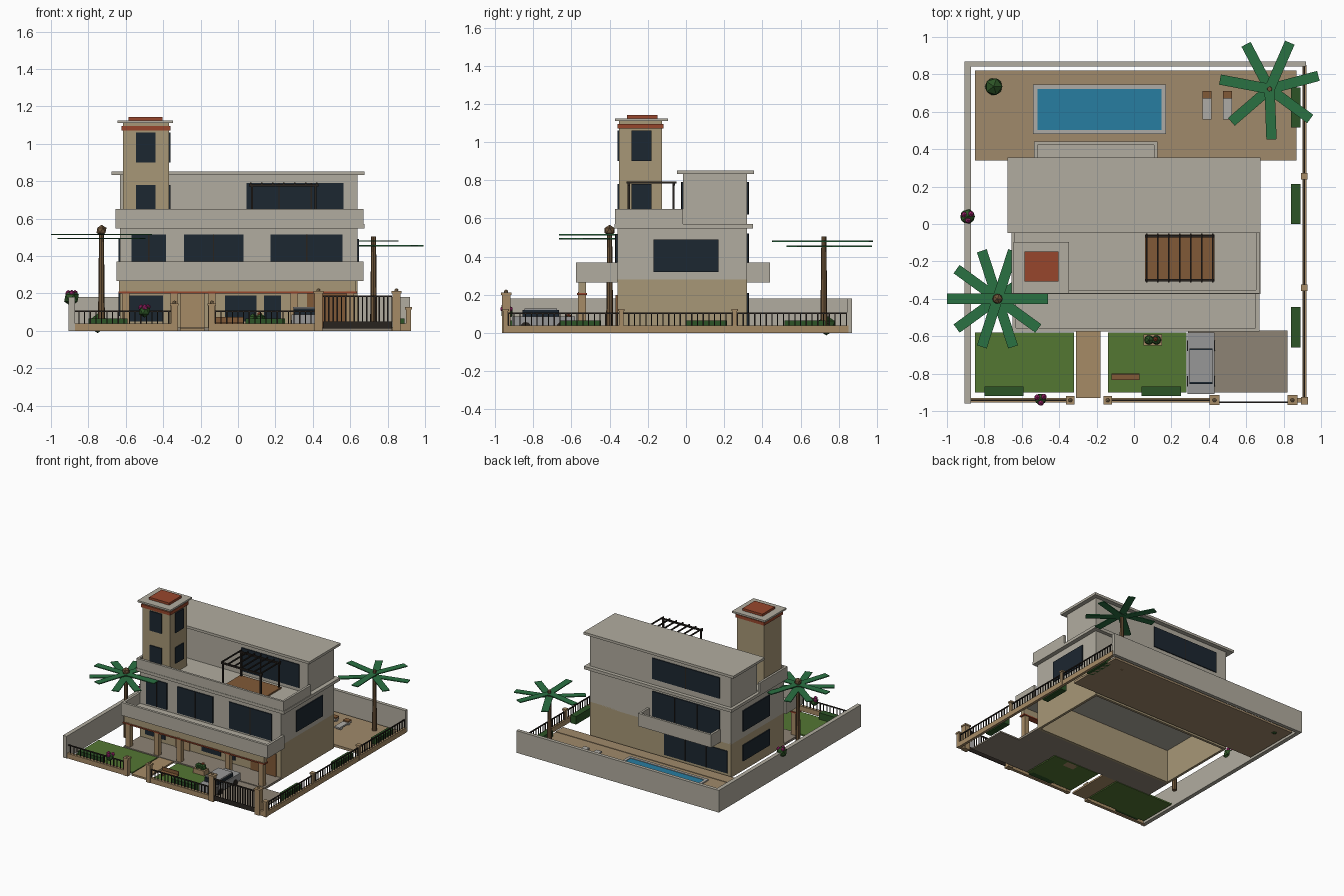
import bpy, bmesh, math
from mathutils import Matrix, Vector

if "Cube" in bpy.data.objects:
    bpy.data.objects.remove(bpy.data.objects["Cube"])

PALETTE = {
    "render": (176, 171, 158), "tan": (166, 150, 118), "stone": (165, 138, 102),
    "brick": (150, 72, 48), "glass": (34, 43, 52), "dark": (45, 40, 36),
    "wood": (128, 90, 58), "deck": (158, 136, 106), "drive": (140, 130, 116),
    "lawn": (84, 118, 54), "hedge": (48, 84, 42), "frond": (46, 112, 68),
    "trunk": (110, 86, 60), "water": (44, 124, 160), "pale": (172, 170, 165),
    "pink": (160, 40, 110), "car": (150, 150, 150),
}
MATS = {}
for key, rgb in PALETTE.items():
    m = bpy.data.materials.new(key)
    m.diffuse_color = [(c / 255) ** 2.2 for c in rgb] + [1]
    m.use_nodes = True
    m.node_tree.nodes["Principled BSDF"].inputs["Base Color"].default_value = m.diffuse_color
    MATS[key] = m


def make(name, bm, mat):
    me = bpy.data.meshes.new(name)
    bm.to_mesh(me)
    bm.free()
    me.materials.append(MATS[mat])
    ob = bpy.data.objects.new(name, me)
    bpy.context.collection.objects.link(ob)
    return ob


def add_box(bm, x0, x1, y0, y1, z0, z1):
    mat = Matrix.Translation(((x0 + x1) / 2, (y0 + y1) / 2, (z0 + z1) / 2))
    bmesh.ops.create_cube(bm, size=1, matrix=mat @ Matrix.Diagonal((x1 - x0, y1 - y0, z1 - z0, 1)))


def boxes(name, mat, *dims):
    bm = bmesh.new()
    for d in dims:
        add_box(bm, *d)
    return make(name, bm, mat)


def cylinder(name, mat, p0, p1, r0, r1, seg=8):
    bm = bmesh.new()
    a, b = Vector(p0), Vector(p1)
    rot = (b - a).to_track_quat('Z', 'Y').to_matrix().to_4x4()
    bmesh.ops.create_cone(bm, cap_ends=True, segments=seg, radius1=r0, radius2=r1,
                          depth=(b - a).length, matrix=Matrix.Translation((a + b) / 2) @ rot)
    return make(name, bm, mat)


def ball(name, mat, c, r, sub=1):
    bm = bmesh.new()
    bmesh.ops.create_icosphere(bm, subdivisions=sub, radius=r, matrix=Matrix.Translation(c))
    return make(name, bm, mat)


def walls(x0, x1, y0, y1, z0, z1, t, sides):
    d = {"f": (x0, x1, y0, y0 + t, z0, z1), "b": (x0, x1, y1 - t, y1, z0, z1),
         "l": (x0, x0 + t, y0, y1, z0, z1), "r": (x1 - t, x1, y0, y1, z0, z1)}
    return [d[s] for s in sides]


def window_x(name, x0, x1, y, z0, z1, panes=1):
    # window in a wall facing front or back
    boxes(name, "glass", (x0, x1, y - .006, y + .006, z0, z1))
    if panes > 1:
        w = (x1 - x0) / panes
        boxes(name + "_mullions", "dark", *[(x0 + w * i - .003, x0 + w * i + .003, y - .009, y + .009, z0, z1)
                                            for i in range(1, panes)])


def window_y(name, x, y0, y1, z0, z1):
    boxes(name, "glass", (x - .006, x + .006, y0, y1, z0, z1))


# plot surfaces
boxes("lawn", "lawn", (-.85, -.32, -.9, -.58, 0, .012), (-.14, .28, -.9, -.58, 0, .012))
boxes("entrance_path", "stone", (-.31, -.18, -.93, -.57, 0, .014))
boxes("driveway", "drive", (.29, .82, -.9, -.57, 0, .012))
boxes("porch_floor", "drive", (-.63, .64, -.575, -.35, 0, .018))
boxes("pool_deck", "deck", (-.85, .87, .34, .82, 0, .016))
boxes("deck_step", "deck", (-.85, .87, .34, .435, .016, .02))

# pool
boxes("pool_coping", "pale", *walls(-.54, .17, .48, .745, .01, .026, .023, "fblr"))
boxes("pool_water", "water", (-.52, .15, .5, .725, .012, .021))

# boundary walls and fences
boxes("boundary_wall", "render", (-.905, .92, .842, .87, 0, .18), (-.905, -.872, -.96, .87, 0, .18))
boxes("fence_base", "stone", (-.9, -.34, -.955, -.93, 0, .04), (-.14, .43, -.955, -.93, 0, .04),
      (.85, .92, -.955, -.93, 0, .04), (.9, .922, -.95, .85, 0, .04))
bars = [(-.9, -.34, -.946, -.938, .1, .108), (-.14, .43, -.946, -.938, .1, .108), (.907, .915, -.95, .85, .1, .108)]
for a, b, step in ((-.88, -.35, .03), (-.12, .42, .03)):
    for i in range(int((b - a) / step) + 1):
        x = a + i * step
        bars.append((x - .003, x + .003, -.945, -.939, .04, .105))
for i in range(60):
    y = -.93 + i * .03
    bars.append((.908, .914, y - .003, y + .003, .04, .105))
boxes("fence_railing", "dark", *bars)
for i, (x, y, r, h) in enumerate([(-.34, -.942, .018, .135), (-.14, -.942, .018, .135), (.43, -.942, .022, .2),
                                  (.847, -.942, .022, .2), (.911, -.945, .014, .115), (.911, -.34, .012, .115),
                                  (.911, .255, .012, .115)]):
    boxes(f"fence_post_{i}", "stone", (x - r, x + r, y - r, y + r, 0, h),
          (x - r - .005, x + r + .005, y - r - .005, y + r + .005, h, h + .012))
    if i < 4:
        ball(f"post_finial_{i}", "stone", (x, y, h + .016), .012)
boxes("driveway_gate", "dark", (.455, .823, -.956, -.95, .012, .05), (.455, .823, -.957, -.949, .18, .19),
      *[(.46 + i * .0225, .467 + i * .0225, -.956, -.95, .05, .18) for i in range(17)])

# hedges
boxes("hedges", "hedge", (-.8, -.59, -.92, -.87, 0, .065), (.04, .25, -.92, -.87, 0, .065),
      (.84, .89, .515, .73, 0, .065), (.84, .89, 0, .215, 0, .065), (.84, .89, -.66, -.445, 0, .065))

# ground floor shell, porch and columns
boxes("ground_floor", "tan", *walls(-.63, .64, -.36, .32, 0, .28, .02, "fblr"))
boxes("front_door", "stone", (-.31, -.18, -.37, -.35, .018, .2))
boxes("garage_door", "wood", (.37, .6, -.368, -.35, .015, .2))
for i, (a, b) in enumerate([(-.58, -.4), (-.07, .1), (.14, .23)]):
    window_x(f"ground_window_{i}", a, b, -.362, .05, .19)
window_x("ground_back_window", -.6, -.03, .322, .03, .21, 3)
window_y("ground_left_window", -.632, -.17, .17, .08, .21)
boxes("porch_columns", "stone", *[(x - .02, x + .02, -.565, -.525, 0, .215) for x in (-.6, -.34, -.14, .3, .6)])
boxes("porch_beam", "tan", (-.635, .63, -.563, -.525, .21, .27))
boxes("porch_trim", "brick", (-.64, .635, -.57, -.518, .2, .21))

# first floor and balconies
boxes("first_floor", "render", (-.63, .64, -.36, .32, .27, .56))
boxes("front_balcony", "render", (-.65, .67, -.575, -.36, .265, .285),
      *walls(-.65, .67, -.575, -.36, .28, .37, .02, "flr"))
boxes("back_balcony", "render", (-.535, .125, .32, .44, .265, .285),
      *walls(-.535, .125, .32, .44, .28, .37, .018, "blr"))
for i, (a, b, n) in enumerate([(-.57, -.385, 2), (-.29, .03, 2), (.175, .56, 2)]):
    window_x(f"first_window_{i}", a, b, -.362, .3, .515, n)
window_x("first_back_window", -.53, .075, .322, .3, .52, 3)
window_y("first_right_window", .642, -.17, .17, .32, .49)
window_y("first_left_window", -.632, -.17, .17, .32, .49)
boxes("first_cornice", "render", (-.655, .675, -.375, .35, .548, .572))

# terrace parapet, second floor and roof
boxes("terrace_parapet", "render", *walls(-.655, .67, -.372, -.015, .57, .65, .018, "flr"))
boxes("second_floor", "render", (-.63, .64, -.015, .32, .565, .835))
window_x("second_front_window", .045, .565, -.017, .6, .79, 3)
window_x("second_back_window", -.53, .075, .322, .62, .79, 2)
boxes("main_roof", "render", (-.675, .675, -.048, .355, .832, .852))

# stair tower
boxes("tower", "tan", (-.615, -.37, -.35, -.125, .565, 1.11))
for i, (a, b) in enumerate([(.65, .78), (.9, 1.06)]):
    window_x(f"tower_front_window_{i}", -.545, -.44, -.352, a, b)
    window_y(f"tower_right_window_{i}", -.368, -.285, -.18, a, b)
boxes("tower_band", "brick", (-.623, -.362, -.358, -.117, 1.07, 1.095))
boxes("tower_roof", "render", (-.645, -.348, -.372, -.095, 1.11, 1.124))
boxes("tower_cap", "brick", (-.585, -.405, -.308, -.148, 1.124, 1.142))

# roof pergola
boxes("terrace_decking", "wood", (.06, .43, -.305, -.055, .57, .584))
boxes("pergola", "dark", *[(x - .006, x + .006, y - .006, y + .006, .58, .78) for x in (.075, .415) for y in (-.3, -.065)],
      (.06, .43, -.307, -.293, .772, .784), (.06, .43, -.072, -.058, .772, .784),
      *[(.065 + i * .0585, .073 + i * .0585, -.312, -.05, .783, .793) for i in range(7)])


# palms: flat radiating fronds at two heights
def palm(name, x, y, h, n, start, low, z_hi, z_lo):
    cylinder(name + "_trunk", "trunk", (x, y, 0), (x, y, h), .019, .013)
    bm = bmesh.new()
    for i in range(n):
        z = z_lo if i in low else z_hi
        m = Matrix.Translation((x, y, z)) @ Matrix.Rotation(math.radians(start) + math.tau * i / n, 4, 'Z')
        m = m @ Matrix.Translation((.137, 0, 0)) @ Matrix.Diagonal((.266, .055, .007, 1))
        bmesh.ops.create_cube(bm, size=1, matrix=m)
    make(name + "_fronds", bm, "frond")


palm("back_palm", .725, .722, .505, 7, 15, (0, 2, 4, 6), .48, .455)
palm("front_palm", -.73, -.4, .52, 10, 0, (1, 3, 4, 6, 8, 9), .515, .493)
ball("coconuts", "trunk", (-.73, -.4, .537), .03)

# shrubs and planter
ball("round_bush", "hedge", (-.75, .735, .04), .052)
for i, (x, y, z) in enumerate([(-.89, .04, .175), (-.5, -.937, .105)]):
    r = .044 if i == 0 else .034
    ball(f"flowering_shrub_{i}", "hedge", (x, y, z), r)
    for k, (dx, dy) in enumerate([(-.018, .01), (.018, .014), (.002, -.02)]):
        ball(f"blossom_{i}_{k}", "pink", (x + dx, y + dy, z + r * .6), .017)
boxes("planter", "stone", (.05, .15, -.65, -.59, 0, .05))
for k, x in enumerate((.08, .12)):
    ball(f"planter_bush_{k}", "hedge", (x, -.62, .065), .028)
ball("planter_flower", "brick", (.115, -.615, .088), .014)

# bench
boxes("garden_bench", "wood", (-.12, .03, -.835, -.8, .04, .048), (-.12, .03, -.806, -.8, .048, .075),
      (-.11, -.1, -.83, -.805, .01, .04), (.01, .02, -.83, -.805, .01, .04))

# sun loungers
for i, x in enumerate((.39, .5)):
    boxes(f"lounger_{i}", "pale", (x - .024, x + .024, .56, .71, .03, .042), (x - .02, x + .02, .58, .6, .016, .03),
          (x - .02, x + .02, .68, .7, .016, .03))
    boxes(f"lounger_pillow_{i}", "wood", (x - .024, x + .024, .67, .712, .042, .052))

# parked car
boxes("car_body", "car", (.287, .43, -.91, -.58, .028, .087))
boxes("car_windows", "glass", (.296, .421, -.855, -.665, .087, .12))
boxes("car_roof", "car", (.294, .423, -.845, -.675, .12, .128))
for i, (x, y) in enumerate([(.283, -.84), (.283, -.65), (.41, -.84), (.41, -.65)]):
    cylinder(f"car_wheel_{i}", "dark", (x, y, .03), (x + .024, y, .03), .028, .028, 12)
